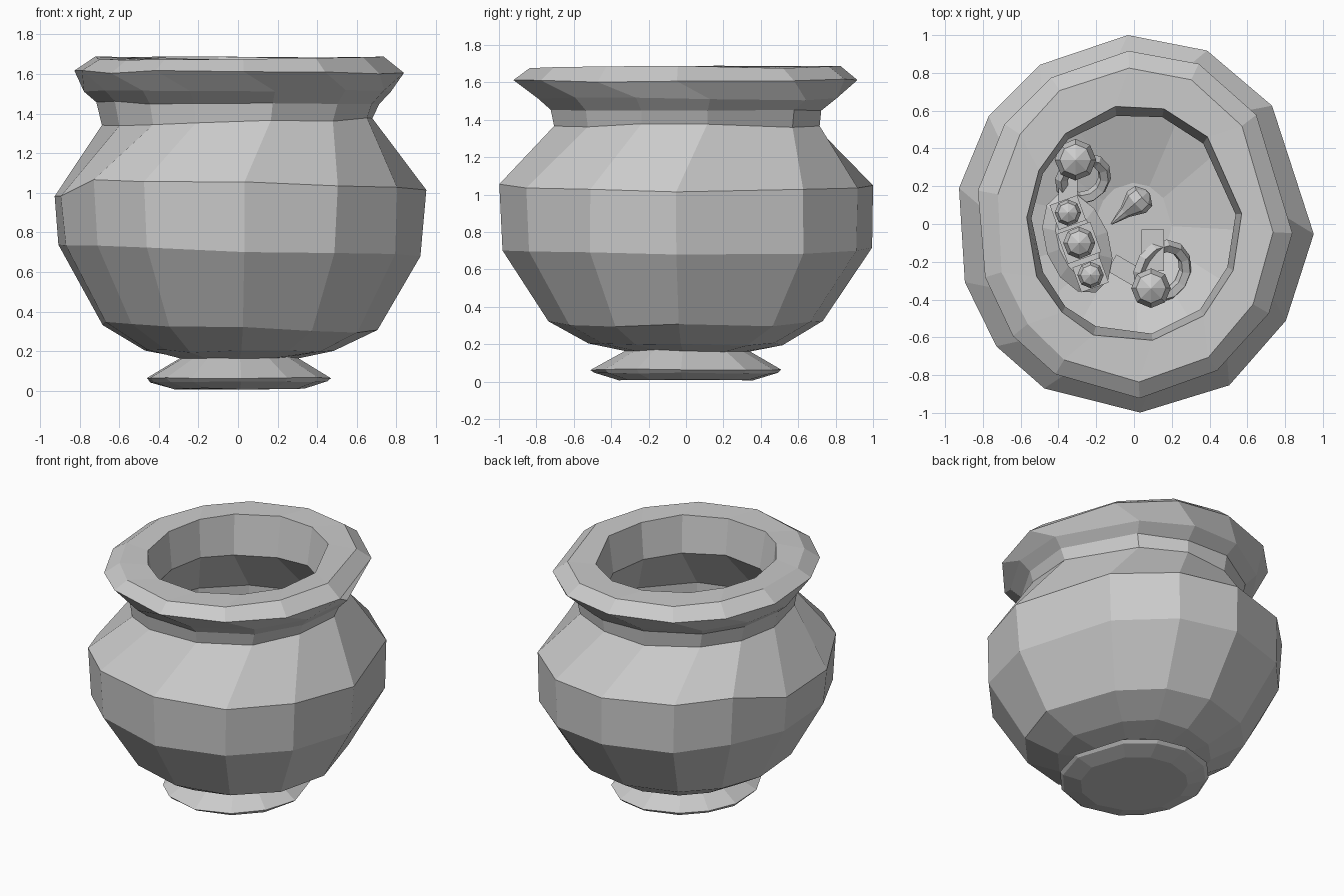
import bpy, math, random
from mathutils import Vector

random.seed(4)
if "Cube" in bpy.data.objects:
    bpy.data.objects.remove(bpy.data.objects["Cube"], do_unlink=True)

stone = bpy.data.materials.new("plain_grey")
stone.use_nodes = True
GREY = (0.6, 0.6, 0.6, 1)
stone.diffuse_color = GREY
stone.node_tree.nodes["Principled BSDF"].inputs["Base Color"].default_value = GREY

# Uneven facet directions give the hand-hewn outline
ANGLES = [92, 66, 39, -3, -31, -58, -88, -120, -140, -162, -191, -215, -238]


def make_object(name, verts, faces):
    mesh = bpy.data.meshes.new(name)
    mesh.from_pydata(verts, [], faces)
    mesh.materials.append(stone)
    obj = bpy.data.objects.new(name, mesh)
    bpy.context.collection.objects.link(obj)
    return obj


def loft(name, rings, angles, jitter=0.0, nudge=None):
    """Skin a stack of (x radius, y radius, z, twist) rings from bottom to top, capped."""
    n = len(angles)
    verts, faces = [], []
    for k, (rx, ry, z, twist) in enumerate(rings):
        for a in angles:
            t = math.radians(a + twist)
            s = 1 + random.uniform(-jitter, jitter)
            v = Vector((rx * math.cos(t) * s, ry * math.sin(t) * s,
                        z + random.uniform(-jitter, jitter)))
            if nudge:
                nudge(k, v)
            verts.append(v)
    for k in range(len(rings) - 1):
        for i in range(n):
            j = (i + 1) % n
            faces.append((k * n + j, k * n + i, (k + 1) * n + i, (k + 1) * n + j))
    faces.append(tuple(range(n)))
    faces.append(tuple((len(rings) - 1) * n + i for i in reversed(range(n))))
    return make_object(name, verts, faces)


# Foot
loft("foot", [(0.34, 0.36, 0.01, 0), (0.45, 0.49, 0.045, 0), (0.47, 0.51, 0.065, 0),
              (0.29, 0.32, 0.17, 0)], ANGLES, 0.004)


# Body, neck, lip and hollow inside in one continuous skin
def lean(k, v):
    if k in (2, 3, 4):
        v.z -= 0.03 * v.x
    if k == 4 and v.x < -0.85:
        v.z -= 0.10
    if k == 5:
        v.z += 0.03 * v.x


loft("pot", [
    (0.29, 0.30, 0.16, 0), (0.48, 0.52, 0.20, 0), (0.70, 0.73, 0.32, 0),
    (0.92, 0.99, 0.71, 0), (0.945, 1.0, 1.05, 0),
    (0.69, 0.73, 1.355, 12), (0.72, 0.74, 1.455, 12), (0.78, 0.82, 1.51, 12),
    (0.835, 0.92, 1.61, 0), (0.74, 0.83, 1.68, 0),
    (0.57, 0.63, 1.68, 8), (0.54, 0.585, 1.42, 8),
    (0.80, 0.86, 1.08, 0), (0.80, 0.87, 0.71, 0), (0.60, 0.64, 0.37, 0),
    (0.20, 0.22, 0.24, 0)], ANGLES, 0.009, lean)

# Trinkets lying on the floor of the hollow
EIGHT = [-45 * i for i in range(8)]


def place(obj, location, turn=0, tilt=0):
    obj.location = location
    obj.rotation_euler = (tilt, 0, math.radians(turn))
    return obj


def gem(name, r, location):
    place(loft(name, [(r * .35, r * .35, -r * .9, 0), (r * .85, r * .85, -r * .5, 0),
                      (r, r, 0, 0), (r * .75, r * .75, r * .6, 0),
                      (r * .02, r * .02, r, 0)], EIGHT), location)


def block(name, sx, sy, sz, location, turn=0):
    r = math.sqrt(2)
    place(loft(name, [(sx * r, sy * r, -sz, 0), (sx * r, sy * r, sz, 0)],
               [-45, -135, -225, -315]), location, turn)


# Long oval brooch with three gems
place(loft("brooch", [(0.14, 0.25, 0, 0), (0.17, 0.28, 0.05, 0), (0.10, 0.20, 0.10, 0)],
           [-30 * i for i in range(12)]), (-0.30, -0.10, 0.36), 20)
for i, (x, y, r) in enumerate([(-0.35, 0.06, 0.07), (-0.29, -0.10, 0.085), (-0.23, -0.27, 0.07)]):
    block(f"brooch_setting_{i + 1}", r * 1.1, r, 0.03, (x, y, 0.46), 20)
    gem(f"brooch_gem_{i + 1}", r, (x, y, 0.53))


# Rings, each with a band and a gem
def ring(name, centre, r, gem_at, gem_r, turn):
    bpy.ops.mesh.primitive_torus_add(major_segments=12, minor_segments=5,
                                     major_radius=r, minor_radius=0.035,
                                     location=centre, rotation=(0.5, 0.3, math.radians(turn)))
    band = bpy.context.object
    band.name = name + "_band"
    band.data.materials.append(stone)
    gem(name + "_gem", gem_r, gem_at)


ring("back_ring", (-0.27, 0.24, 0.42), 0.12, (-0.31, 0.34, 0.54), 0.11, 0)
ring("front_ring", (0.15, -0.25, 0.38), 0.14, (0.09, -0.34, 0.50), 0.105, 30)
block("front_ring_setting", 0.06, 0.11, 0.04, (0.10, -0.14, 0.42))
block("back_ring_setting", 0.05, 0.07, 0.03, (-0.35, 0.19, 0.42))
block("loose_chip", 0.09, 0.05, 0.03, (-0.04, -0.25, 0.36), -30)

# Teardrop pendant lying on its side
drop = loft("teardrop", [(0.005, 0.005, 0, 0), (0.035, 0.035, 0.10, 0), (0.075, 0.075, 0.18, 0),
                         (0.07, 0.07, 0.23, 0), (0.02, 0.02, 0.26, 0)], EIGHT)
place(drop, (-0.12, 0.0, 0.36), -49, math.radians(-80))
